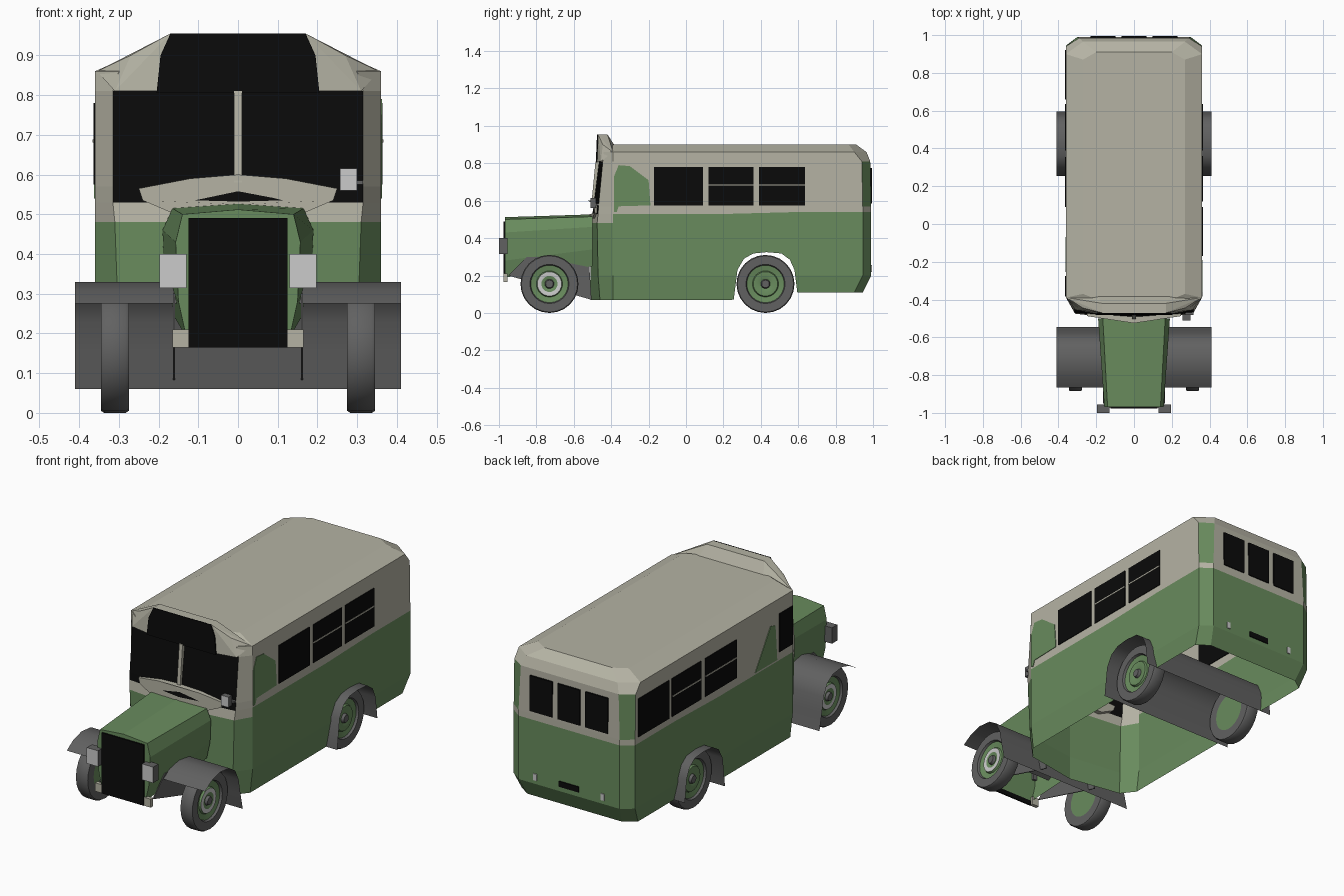
import bpy, bmesh, math
from mathutils import Vector

cube = bpy.data.objects.get("Cube")
if cube:
    bpy.data.objects.remove(cube)


def material(name, rgb):
    m = bpy.data.materials.new(name)
    m.use_nodes = True
    m.diffuse_color = (*rgb, 1)
    m.node_tree.nodes["Principled BSDF"].inputs["Base Color"].default_value = (*rgb, 1)
    return m


GREEN = material("leaf green", (.14, .26, .11))
CREAM = material("stone cream", (.46, .45, .37))
BLACK = material("glass black", (.003, .003, .003))
GREY = material("rubber grey", (.12, .12, .12))
LIGHT = material("lamp grey", (.6, .6, .6))


def build(name, bm, mats, smooth=False, recalc=True):
    if recalc:
        bmesh.ops.recalc_face_normals(bm, faces=bm.faces)
    me = bpy.data.meshes.new(name)
    bm.to_mesh(me)
    bm.free()
    for m in mats:
        me.materials.append(m)
    ob = bpy.data.objects.new(name, me)
    bpy.context.collection.objects.link(ob)
    if smooth:
        bpy.ops.object.select_all(action='DESELECT')
        ob.select_set(True)
        bpy.context.view_layer.objects.active = ob
        bpy.ops.object.shade_smooth_by_angle(angle=math.radians(35))
    return ob


def prism(name, pts, vec, *mats):
    """Polygon pushed along vec; a second material goes on the first face."""
    bm = bmesh.new()
    a = [bm.verts.new(p) for p in pts]
    b = [bm.verts.new(Vector(p) + Vector(vec)) for p in pts]
    n = len(a)
    first = bm.faces.new(a)
    bm.faces.new(b[::-1])
    for i in range(n):
        bm.faces.new((a[i], b[i], b[(i + 1) % n], a[(i + 1) % n]))
    first.material_index = len(mats) - 1
    return build(name, bm, mats)


def xz(x0, x1, z0, z1, y):
    return [(x0, y, z0), (x1, y, z0), (x1, y, z1), (x0, y, z1)]


def yz(pts, x):
    return [(x, y, z) for y, z in pts]


def box_yz(y0, y1, z0, z1):
    return [(y0, z0), (y1, z0), (y1, z1), (y0, z1)]


def both(pts):
    """Add the mirrored half to points running from centre to centre."""
    return pts + [(-x, y, z) for x, y, z in pts[::-1] if abs(x) > 1e-6]


# Body shell: stacked outlines
def outline(z, zr, w, fx, fc, fy, rx, ry, rs):
    ys = -.39 if z < .88 else -.37
    return both([(0, fc, z), (fx, fy, z), (w, ys, z), (w, .24, z), (w, .61, zr),
                 (w, rs, zr), (rx, ry, zr), (0, ry, zr)])


levels = [
    outline(.07, .11, .345, .29, -.51, -.46, .28, .945, .90),
    outline(.2, .2, .36, .3, -.51, -.47, .3, .99, .945),
    outline(.48, .48, .36, .31, -.51, -.475, .3, .99, .945),
    outline(.53, .54, .36, .315, -.5, -.47, .3, .99, .945),
    outline(.57, .57, .36, .315, -.495, -.468, .3, .99, .945),
    outline(.81, .81, .36, .315, -.465, -.445, .29, .985, .94),
    outline(.86, .86, .36, .3, -.455, -.44, .27, .965, .9),
    outline(.9, .9, .27, .22, -.4, -.39, .2, .91, .87)]


def body_colour(seg, band):
    if seg == 0 and band in (3, 4):
        return 2
    if seg == 5 and band == 4:
        return 0
    return int(band >= (2 if seg < 2 else 3))


bm = bmesh.new()
rings = [[bm.verts.new(p) for p in lv] for lv in levels]
n = len(rings[0])
for k in range(len(rings) - 1):
    for i in range(n):
        j = (i + 1) % n
        f = bm.faces.new((rings[k][i], rings[k][j], rings[k + 1][j], rings[k + 1][i]))
        f.material_index = body_colour(min(i, n - 1 - i), k)
bm.faces.new(rings[-1]).material_index = 1
bm.faces.new(rings[0][::-1])
body = build("body_shell", bm, [GREEN, CREAM, BLACK])

# Wheel arch opening, then the floor is left open
arch = [(.255, .07), (.275, .23), (.31, .29), (.36, .318), (.43, .325), (.51, .318),
        (.555, .285), (.58, .23), (.595, .11)]
cut_pts = [(.255, -.1)] + arch + [(.595, -.1)]
cutter = prism("arch_cutter", yz(cut_pts, -.6), (1.2, 0, 0), GREEN)
mod = body.modifiers.new("arch", 'BOOLEAN')
mod.object, mod.operation, mod.solver = cutter, 'DIFFERENCE', 'EXACT'
bpy.context.view_layer.objects.active = body
bpy.ops.object.modifier_apply(modifier=mod.name)
bpy.data.objects.remove(cutter)
bm = bmesh.new()
bm.from_mesh(body.data)
bm.normal_update()
drop = [f for f in bm.faces if (f.normal.z < -.7 and f.calc_center_median().z < .2) or
        (abs(f.normal.x) < .3 and all(.25 < v.co.y < .6 and v.co.z < .34 for v in f.verts))]
bmesh.ops.delete(bm, geom=drop, context='FACES')
bm.to_mesh(body.data)
bm.free()


# Mudguards: curved sheets across the full width
def sheet(name, path):
    bm = bmesh.new()
    rows = [[bm.verts.new((x, y, z)) for x in (-.41, .41)] for y, z in path]
    for a, b in zip(rows, rows[1:]):
        bm.faces.new((a[0], a[1], b[1], b[0]))
    build(name, bm, [GREY], smooth=True)


sheet("rear_mudguard", arch)
sheet("front_mudguard", [(-.865, .275), (-.81, .31), (-.74, .33), (-.66, .322), (-.61, .29),
                         (-.58, .23), (-.565, .15), (-.545, .06)])

# Roof crown above the windscreen
bm = bmesh.new()
for x, y, z in [(.17, -.47, .955), (.17, -.42, .955), (.205, -.475, .81), (.31, -.455, .81),
                (.355, -.39, .86), (.27, -.445, .9), (.19, -.385, .9)]:
    for s in (1, -1):
        bm.verts.new((s * x, y, z))
bmesh.ops.convex_hull(bm, input=bm.verts)
build("roof_crown", bm, [CREAM])
crown = [(.205, -.481, .805), (.195, -.479, .9), (.17, -.475, .955)]
prism("crown_panel", crown + [(-x, y, z) for x, y, z in crown[::-1]], (0, .007, 0), BLACK)
prism("windscreen_divider", [(-.01, -.506, .58), (.01, -.506, .58), (.01, -.484, .81),
                             (-.01, -.484, .81)], (0, .03, 0), CREAM)
# Scuttle around the windscreen base
top = [(0, .6), (.12, .59), (.25, .565)]
low = [(.24, .535), (.17, .505), (0, .525)]
prism("scuttle", both([(x, -.525 + .15 * x, z) for x, z in top + low]), (0, .04, 0), CREAM)

# Bonnet: front section lofted to rear section
nose = [(0, .512), (.14, .5), (.157, .43), (.15, .28), (.13, .19)]
tail = [(0, .527), (.165, .515), (.19, .46), (.185, .34), (.165, .25)]
bm = bmesh.new()
a, b = ([bm.verts.new(p) for p in [(-x, y, z) for x, z in pts[:0:-1]] + [(x, y, z) for x, z in pts]]
        for pts, y in ((nose, -.968), (tail, -.5)))
for i in range(len(a) - 1):
    bm.faces.new((a[i], a[i + 1], b[i + 1], b[i]))
bm.faces.new(a)
build("bonnet", bm, [GREEN])
prism("grille", xz(-.125, .125, .165, .49, -.977), (0, .008, 0), BLACK)

# Front fittings on both sides
for s, side in ((1, "left"), (-1, "right")):
    prism(side + "_headlight", xz(s * .13, s * .197, .315, .4, -1), (0, .045, 0), GREY, LIGHT)
    prism(side + "_bumper_end", xz(s * .125, s * .165, .165, .21, -.975), (0, .02, 0), CREAM)
    prism(side + "_inner_valance", yz([(-.95, .2), (-.85, .3), (-.52, .3), (-.505, .07)], s * .158),
          (s * .005, 0, 0), GREY)
    prism(side + "_tail_light", xz(s * .19, s * .21, .22, .255, .986), (0, .009, 0), LIGHT)
prism("mirror", xz(.257, .3, .56, .615, -.51), (0, .03, 0), GREY, LIGHT)
prism("mirror_arm", xz(.27, .315, .575, .585, -.482), (0, .03, 0), GREY)

# Side windows
for s, side, spans in ((1, "left", [(-.17, .09), (.12, .36), (.39, .635)]),
                       (-1, "right", [(.66, .92), (.39, .635), (.09, .355), (-.385, -.275)])):
    for i, (y0, y1) in enumerate(spans):
        prism(f"{side}_window_{i + 1}", yz(box_yz(y0, y1, .575, .78), s * .356), (s * .008, 0, 0), BLACK)
        if i in (1, 2):
            prism(f"{side}_window_bar_{i}", yz(box_yz(y0, y1, .681, .688), s * .358),
                  (s * .008, 0, 0), CREAM)

# Painted door panels
prism("left_door_panel", yz([(-.385, .54), (-.385, .73), (-.36, .79), (-.3, .785), (-.2, .71),
                             (-.19, .575), (-.36, .57), (-.37, .54)], .355), (.008, 0, 0), GREEN)
prism("right_door_panel", yz([(-.07, .54), (-.2, .74), (-.24, .73), (-.255, .54)], -.355),
      (-.008, 0, 0), GREEN)

# Rear windows and number plate
for i in (-1, 0, 1):
    c = i * .165
    prism(f"rear_window_{i + 2}", xz(c - .066, c + .066, .585, .775, .986), (0, .009, 0), BLACK)
prism("rear_plate", xz(-.06, .06, .225, .255, .986), (0, .009, 0), BLACK)


# Wheels: turned profile of (offset, radius, colour of the next band)
def wheel(name, y, s, ring_colour):
    prof = [(0, .1, 0), (0, .15, 0), (.008, .155, 0), (.062, .155, 0), (.07, .15, 0), (.07, .105, 0),
            (.058, .1, 1), (.052, .07, 1), (.062, .065, ring_colour), (.062, .043, 1),
            (.056, .025, 0), (.07, .02, 0)]
    bm = bmesh.new()
    seg = 24
    turns = [[bm.verts.new((s * (.275 + o), y + r * math.cos(math.tau * i / seg),
                            .155 + r * math.sin(math.tau * i / seg))) for i in range(seg)]
             for o, r, _ in prof]
    for (p, q, row) in zip(turns, turns[1:], prof):
        for i in range(seg):
            j = (i + 1) % seg
            bm.faces.new((p[i], p[j], q[j], q[i])).material_index = row[2]
    bm.faces.new(turns[0]).material_index = 1
    bm.faces.new(turns[-1])
    build(name, bm, [GREY, GREEN, LIGHT], smooth=True)


for s, side in ((1, "left"), (-1, "right")):
    wheel(side + "_front_wheel", -.73, s, 2)
    wheel(side + "_rear_wheel", .425, s, 1)
